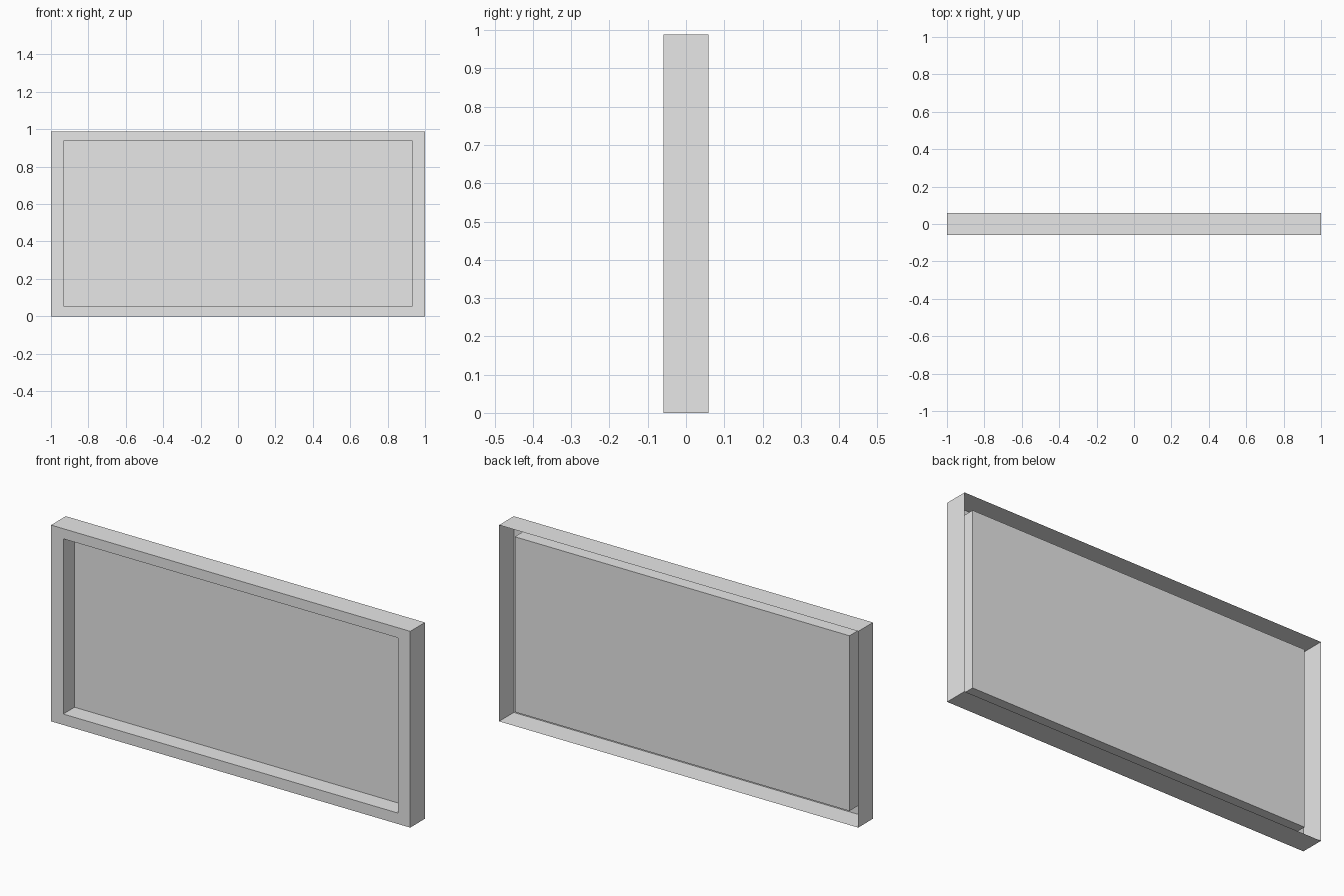
import bpy
import bmesh

# Remove the default cube
cube = bpy.data.objects.get("Cube")
if cube:
    bpy.data.objects.remove(cube, do_unlink=True)

# Overall sizes
HALF_W, HEIGHT, HALF_D = 1.0, 0.988, 0.0585
PANEL_Y = 0.031
OUTER = (-HALF_W, HALF_W, 0.0, HEIGHT)
OPENING = (-0.932, 0.932, 0.055, 0.937)

# Single grey material
grey = bpy.data.materials.new("light_grey")
grey.use_nodes = True
colour = (0.8, 0.8, 0.8, 1.0)
grey.diffuse_color = colour
grey.node_tree.nodes["Principled BSDF"].inputs["Base Color"].default_value = colour


def rectangle(bm, bounds, y):
    """Four corner vertices, anticlockwise as seen from the front."""
    x0, x1, z0, z1 = bounds
    return [bm.verts.new((x, y, z)) for x, z in ((x0, z0), (x1, z0), (x1, z1), (x0, z1))]


def bridge(bm, a, b):
    """Join two rectangles with four flat faces."""
    for i in range(4):
        j = (i + 1) % 4
        bm.faces.new((a[i], a[j], b[j], b[i]))


# Open-backed thin shell: outer walls, front border, recess walls, recessed panel
bm = bmesh.new()
loops = [
    rectangle(bm, OUTER, HALF_D),
    rectangle(bm, OUTER, -HALF_D),
    rectangle(bm, OPENING, -HALF_D),
    rectangle(bm, OPENING, PANEL_Y),
]
for a, b in zip(loops, loops[1:]):
    bridge(bm, a, b)
bm.faces.new(loops[-1])

mesh = bpy.data.meshes.new("recessed_frame")
bm.to_mesh(mesh)
bm.free()
mesh.materials.append(grey)
frame = bpy.data.objects.new("recessed_frame", mesh)
bpy.context.scene.collection.objects.link(frame)
